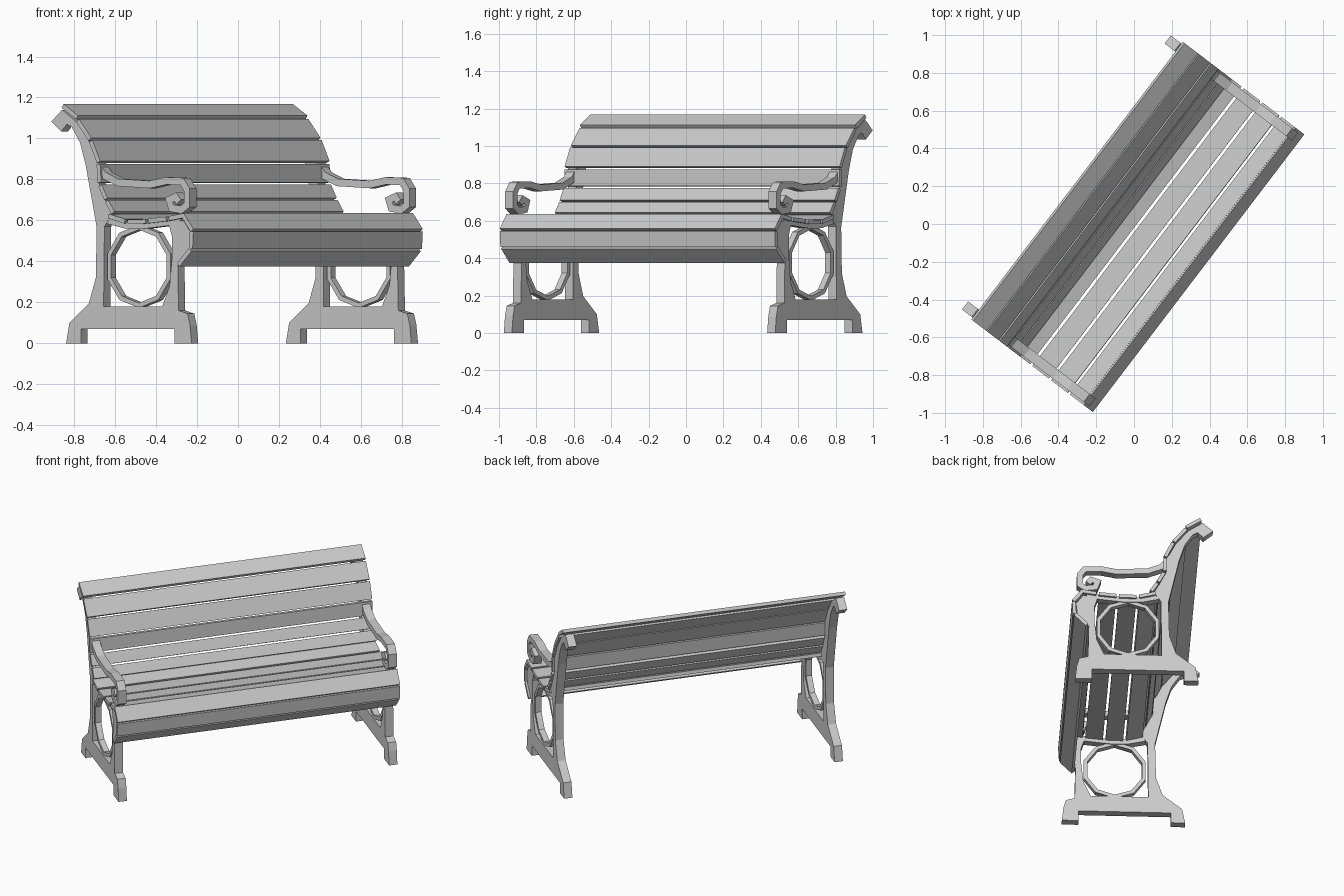
import bpy, bmesh, math
from mathutils import Matrix, Vector

if "Cube" in bpy.data.objects:
    bpy.data.objects.remove(bpy.data.objects["Cube"])

# The bench stands turned in plan; parts are drawn as (forward, up) profiles
TURN = Matrix.Rotation(math.radians(52.7), 4, 'Z')


def make(name, cells, x0, x1):
    """Extrude each 2D cell (forward, up) along the bench from x0 to x1."""
    bm = bmesh.new()
    for cell in cells:
        a = [bm.verts.new((x0, -d, z)) for d, z in cell]
        b = [bm.verts.new((x1, -d, z)) for d, z in cell]
        bm.faces.new(a)
        bm.faces.new(b[::-1])
        for i in range(len(cell)):
            j = (i + 1) % len(cell)
            bm.faces.new((a[i], b[i], b[j], a[j]))
    bmesh.ops.recalc_face_normals(bm, faces=bm.faces)
    bm.transform(TURN)
    me = bpy.data.meshes.new(name)
    bm.to_mesh(me)
    bm.free()
    ob = bpy.data.objects.new(name, me)
    bpy.context.collection.objects.link(ob)
    return ob


def strip(path, width):
    """Closed outline of a mitred band following a path."""
    pts = [Vector(p) for p in path]
    left, right = [], []
    for i, p in enumerate(pts):
        t1 = (p - pts[i - 1]).normalized() if i else (pts[1] - p).normalized()
        t2 = (pts[i + 1] - p).normalized() if i < len(pts) - 1 else t1
        t = (t1 + t2).normalized()
        off = Vector((-t.y, t.x)) * (width / 2 / max(0.6, t.dot(t1)))
        left.append(p + off)
        right.append(p - off)
    return [left + right[::-1]]


# Feet, base bar, both legs and the curved back post in one outline
FRAME = [(-.36, 0), (-.27, 0), (-.27, .07), (.305, .07), (.305, 0), (.41, 0),
         (.40, .09), (.385, .145), (.33, .16), (.325, .38), (.395, .455),
         (.405, .54), (.36, .60), (.27, .58), (.29, .52), (.29, .42),
         (.275, .28), (.23, .18), (-.13, .18), (-.125, .57), (-.08, .63),
         (-.12, .70), (-.158, .78), (-.165, .88), (-.215, .98), (-.295, 1.08),
         (-.385, 1.14), (-.45, 1.083), (-.39, 1.034), (-.355, 1.07),
         (-.325, 1.055), (-.275, .98), (-.24, .87), (-.172, .565),
         (-.178, .32), (-.22, .196), (-.34, .10)]
RAIL = [(-.15, .61), (-.09, .597), (.0, .577), (.10, .575), (.20, .585), (.34, .60)]
ARM = [(-.19, .89), (-.13, .82), (-.043, .785), (.153, .775), (.25, .793),
       (.35, .79), (.38, .75), (.38, .675), (.345, .652), (.285, .66),
       (.27, .70), (.31, .715), (.33, .69)]


def ring_cells(cx, cz, r, t, n=10):
    def pt(i, rad):
        a = math.tau * i / n - math.pi / 2
        return (cx + rad * math.cos(a), cz + rad * math.sin(a))
    return [[pt(i, r), pt(i + 1, r), pt(i + 1, r - t), pt(i, r - t)] for i in range(n)]


# Two cast end frames
for side, s in (("left", -1), ("right", 1)):
    make(side + "_end_frame", [FRAME], s * .858, s * .912)
    make(side + "_seat_rail", strip(RAIL, .034), s * .860, s * .910)
    make(side + "_armrest", strip(ARM, .036), s * .858, s * .912)
    make(side + "_leg_ring", ring_cells(.08, .376, .203, .024), s * .866, s * .904)

# Slats: visible edge line from upper/back end to lower/front end
SLATS = {
    "back_slat": [((-.367, 1.168), (-.278, 1.112)), ((-.272, 1.095), (-.197, 1.003)),
                  ((-.19, .992), (-.142, .89)), ((-.142, .875), (-.136, .785)),
                  ((-.133, .775), (-.098, .71)), ((-.093, .70), (-.055, .643))],
    "seat_slat": [((-.09, .632), (.012, .606)), ((.027, .604), (.137, .606)),
                  ((.152, .608), (.262, .618)), ((.277, .62), (.362, .634))],
    "front_slat": [((.37, .636), (.43, .558)), ((.43, .545), (.425, .46)),
                   ((.418, .45), (.345, .375))],
}
for name, rows in SLATS.items():
    for i, (p, q) in enumerate(rows):
        p, q = Vector(p), Vector(q)
        t = (q - p).normalized()
        n = Vector((t.y, -t.x)) * .022
        make(f"{name}_{i + 1}", [[p, q, q + n, p + n]], -.924, .924)
